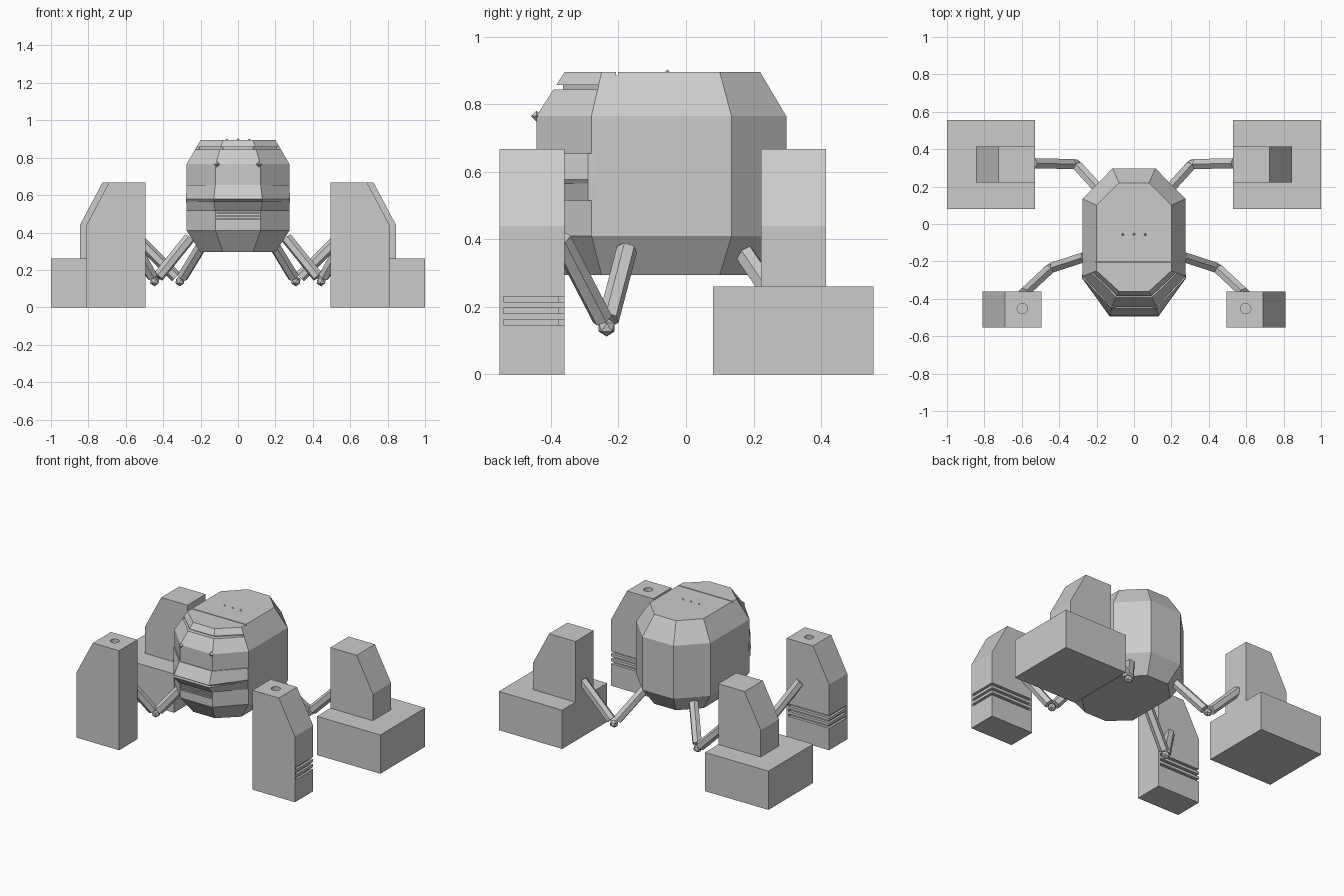
import bpy, bmesh
from mathutils import Vector, Matrix

if "Cube" in bpy.data.objects:
    bpy.data.objects.remove(bpy.data.objects["Cube"])


def finish(name, bm):
    bmesh.ops.recalc_face_normals(bm, faces=bm.faces)
    me = bpy.data.meshes.new(name)
    bm.to_mesh(me)
    bm.free()
    ob = bpy.data.objects.new(name, me)
    bpy.context.collection.objects.link(ob)
    return ob


def loft(name, rings):
    """Join closed rings of equal length and cap both ends."""
    bm = bmesh.new()
    vs = [[bm.verts.new(p) for p in r] for r in rings]
    n = len(vs[0])
    for a, b in zip(vs, vs[1:]):
        for i in range(n):
            j = (i + 1) % n
            bm.faces.new((a[i], a[j], b[j], b[i]))
    bm.faces.new(vs[0])
    bm.faces.new(vs[-1])
    return finish(name, bm)


def slab(name, poly, z0, z1):
    return loft(name, [[(x, y, z) for x, y in poly] for z in (z0, z1)])


def box(name, x0, x1, y0, y1, z0, z1):
    return slab(name, [(x0, y0), (x1, y0), (x1, y1), (x0, y1)], z0, z1)


def rod(name, a, b, r, sides):
    a, b = Vector(a), Vector(b)
    bm = bmesh.new()
    rot = (b - a).to_track_quat('Z', 'Y').to_matrix().to_4x4()
    bmesh.ops.create_cone(bm, cap_ends=True, segments=sides, radius1=r, radius2=r,
                          depth=(b - a).length,
                          matrix=Matrix.Translation((a + b) / 2) @ rot)
    return finish(name, bm)


def gem(name, p, r):
    bm = bmesh.new()
    bmesh.ops.create_uvsphere(bm, u_segments=4, v_segments=2, radius=r,
                              matrix=Matrix.Translation(p))
    return finish(name, bm)


def cut(ob, cutter):
    m = ob.modifiers.new("cut", 'BOOLEAN')
    m.operation = 'DIFFERENCE'
    m.solver = 'EXACT'
    m.object = cutter
    cutter.hide_render = True
    cutter.hide_viewport = False
    cutter.display_type = 'WIRE'


# Body: bevelled eight-sided shell
def octagon(z, hx, yf, sf, wf, yb, sb, wb):
    right = [(wf, yf), (hx, sf), (hx, sb), (wb, yb)]
    return [(x, y, z) for x, y in right + [(-x, y) for x, y in reversed(right)]]


wide = (.275, -.443, -.28, .12, .297, .135, .115)
small = (.2, -.36, -.25, .08, .22, .10, .08)
body = loft("body", [octagon(.295, *small), octagon(.41, *wide),
                     octagon(.765, *wide), octagon(.895, *small)])

# Brow slit and thin seam across the top
half = [(.08, -.365), (.205, -.26), (.4, -.26), (.4, -.6)]
cut(body, slab("brow_cutter", half + [(-x, y) for x, y in reversed(half)], .844, .857))
cut(body, box("seam_cutter", -.3, .3, -.207, -.201, .886, .95))


# Lips: protruding wrap-around band on the face
def lip_ring(z, xs, yf, w):
    return [(xs, -.27, z), (xs, -.29, z), (w, yf, z),
            (-w, yf, z), (-xs, -.29, z), (-xs, -.27, z)]


loft("upper_lip", [lip_ring(.655, .275, -.449, .121), lip_ring(.578, .278, -.492, .13),
                   lip_ring(.565, .278, -.47, .125)])
loft("lower_lip", [lip_ring(.565, .277, -.495, .13), lip_ring(.515, .275, -.455, .122)])

# Chin ridges, eyes and top studs
for z in (.472, .487, .502):
    box("chin_ridge", -.115, .115, -.453, -.43, z - .004, z + .004)
for s in (-1, 1):
    gem("eye", (s * .112, -.443, .765), .016)
for x in (-.06, 0, .06):
    gem("top_stud", (x, -.055, .892), .011)


def limb(name, hip, elbow, end):
    hip, elbow, end = Vector(hip), Vector(elbow), Vector(end)
    gap = .03
    rod(name + "_upper", hip, elbow + (hip - elbow).normalized() * gap, .031, 6)
    rod(name + "_lower", elbow + (end - elbow).normalized() * gap, end, .031, 6)
    bm = bmesh.new()
    bmesh.ops.create_icosphere(bm, subdivisions=1, radius=.028,
                               matrix=Matrix.Translation(elbow))
    finish(name + "_elbow", bm)


def tower(name, s, x0, xs, x1, y0, y1, z0):
    prof = [(x0, z0), (x1, z0), (x1, .44), (xs, .667), (x0, .667)]
    return loft(name, [[(s * x, y, z) for x, z in prof] for y in (y0, y1)])


for s in (-1, 1):
    # Front leg block with socket hole and wrap grooves on back and outer side
    leg = tower("front_leg", s, .495, .69, .81, -.553, -.36, 0)
    cut(leg, rod("hole_cutter", (s * .597, -.452, .62), (s * .597, -.452, .72), .028, 16))
    groove = [(.51, -.378), (.795, -.378), (.795, -.54), (.9, -.54), (.9, -.3), (.51, -.3)]
    for z in (.147, .181, .215):
        cut(leg, slab("groove_cutter", [(s * x, y) for x, y in groove], z, z + .016))
    # Rear foot and tower
    box("rear_foot", s * .53, s * 1.0, .08, .555, 0, .26)
    tower("rear_tower", s, .53, .725, .845, .222, .415, .25)
    # Jointed arms
    limb("front_arm", (s * .26, -.175, .37), (s * .445, -.235, .14), (s * .59, -.37, .40))
    limb("rear_arm", (s * .17, .165, .37), (s * .31, .32, .14), (s * .54, .325, .37))
